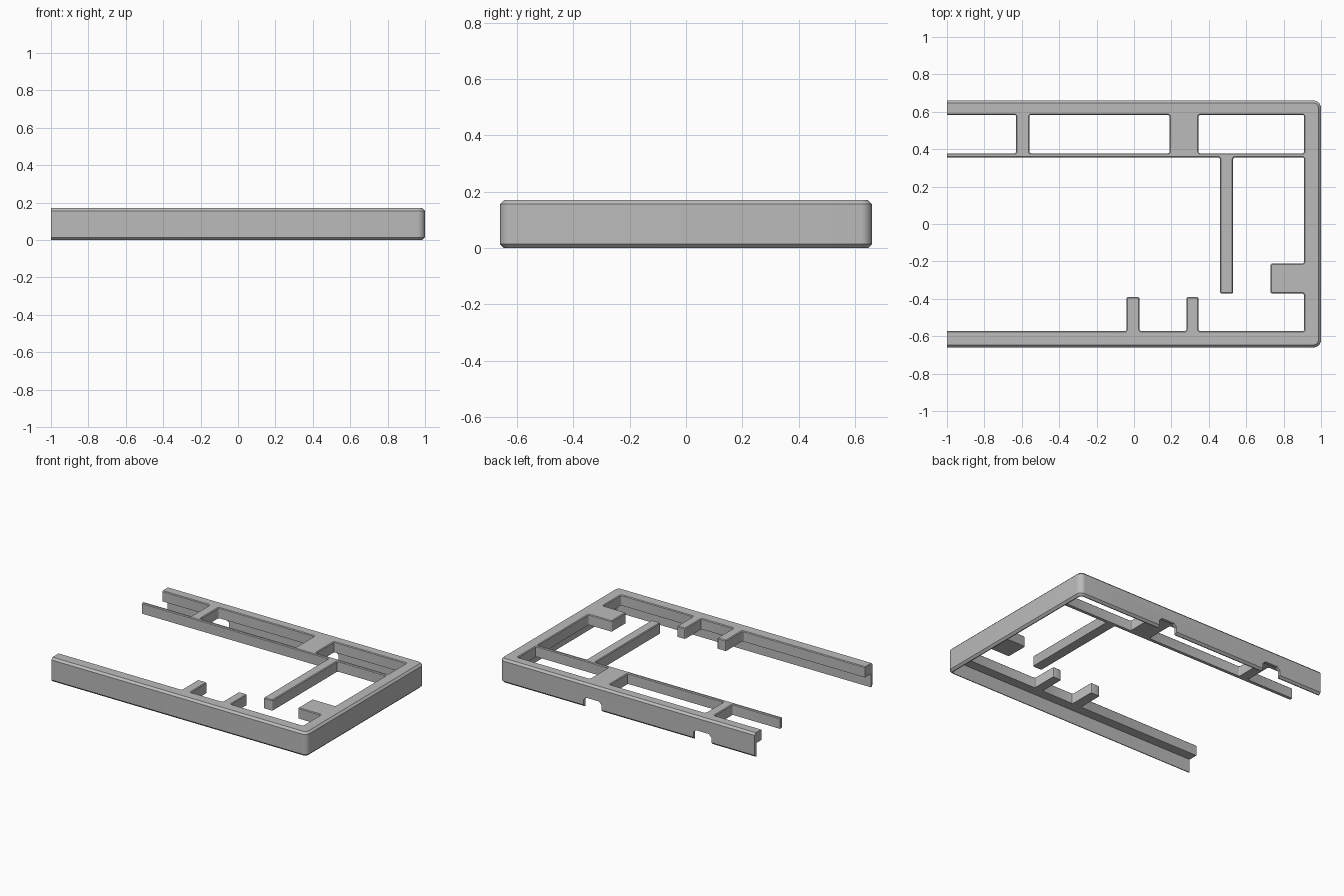
import bpy, bmesh, math

if "Cube" in bpy.data.objects:
    bpy.data.objects.remove(bpy.data.objects["Cube"])

grey = bpy.data.materials.new("plain grey")
grey.use_nodes = True
colour = (0.5, 0.5, 0.5, 1)
grey.diffuse_color = colour
grey.node_tree.nodes["Principled BSDF"].inputs["Base Color"].default_value = colour

HALF_Y, TOP, UNDER = 0.66, 0.17, 0.095
WALL, CHAMFER, RADIUS, FILLET = 0.02, 0.014, 0.04, 0.01


def finish(bm, name):
    bmesh.ops.recalc_face_normals(bm, faces=bm.faces)
    mesh = bpy.data.meshes.new(name)
    bm.to_mesh(mesh)
    bm.free()
    obj = bpy.data.objects.new(name, mesh)
    bpy.context.collection.objects.link(obj)
    mesh.materials.append(grey)
    return obj


def smooth(obj):
    bpy.ops.object.select_all(action="DESELECT")
    obj.select_set(True)
    bpy.context.view_layer.objects.active = obj
    bpy.ops.object.shade_smooth_by_angle(angle=math.radians(30))


# Outer wall: a chamfered strip swept around three sides with round corners
def wall_path(inset, steps=8):
    r = RADIUS - inset
    cx, cy = 1 - RADIUS, HALF_Y - RADIUS
    half = [(-1, HALF_Y - inset)]
    for i in range(steps + 1):
        a = math.pi / 2 * (1 - i / steps)
        half.append((cx + r * math.cos(a), cy + r * math.sin(a)))
    return half + [(x, -y) for x, y in reversed(half)]


profile = [(0, CHAMFER), (0, TOP - CHAMFER), (CHAMFER, TOP),
           (WALL, TOP), (WALL, 0), (CHAMFER, 0)]
bm = bmesh.new()
rings = [[bm.verts.new((x, y, z)) for x, y in wall_path(d)] for d, z in profile]
for a, b in zip(rings, rings[1:] + rings[:1]):
    for i in range(len(a) - 1):
        bm.faces.new((a[i], a[i + 1], b[i + 1], b[i]))
for end in (0, -1):
    bm.faces.new([ring[end] for ring in rings])
wall = finish(bm, "outer_wall")

# Cable notches through the bottom of the back wall, with clipped top corners
for n, cx in enumerate((0.27, -0.59)):
    bm = bmesh.new()
    w, h, c = 0.07, 0.07, 0.02
    outline = [(-w, -0.1), (w, -0.1), (w, h - c), (w - c, h), (c - w, h), (-w, h - c)]
    face = bm.faces.new([bm.verts.new((cx + x, 0.6, z)) for x, z in outline])
    out = bmesh.ops.extrude_face_region(bm, geom=[face])["geom"]
    bmesh.ops.translate(bm, vec=(0, 0.12, 0),
                        verts=[v for v in out if isinstance(v, bmesh.types.BMVert)])
    cutter = finish(bm, f"notch_cutter_{n + 1}")
    cutter.hide_render = True
    cutter.hide_set(True)
    cutter.display_type = "WIRE"
    cut = wall.modifiers.new("notch", "BOOLEAN")
    cut.object, cut.solver = cutter, "EXACT"

# Bake the notches and drop the cutters
mesh = bpy.data.meshes.new_from_object(
    wall.evaluated_get(bpy.context.evaluated_depsgraph_get()))
wall.modifiers.clear()
wall.data = mesh
for obj in [o for o in bpy.data.objects if o.name.startswith("notch_cutter")]:
    bpy.data.objects.remove(obj)
smooth(wall)

# Top plate: rim lips, crossbars and tabs as x0, x1, y0, y1
ex, ey = 1 - WALL, HALF_Y - WALL
bars = [
    (-1, ex, 0.583, ey),          # back lip
    (-1, ex, -ey, -0.573),        # front lip
    (0.91, ex, -ey, ey),          # side lip
    (-1, ex, 0.356, 0.378),       # long rail
    (-0.63, -0.56, 0.356, ey),    # narrow bridge
    (0.19, 0.345, 0.356, ey),     # wide bridge
    (0.46, 0.53, -0.372, 0.378),  # long post
    (0.73, ex, -0.372, -0.211),   # side tab
    (-0.04, 0.03, -ey, -0.39),    # front prongs
    (0.28, 0.345, -ey, -0.39),
]
xs = sorted({x for b in bars for x in b[:2]})
ys = sorted({y for b in bars for y in b[2:]})
bm = bmesh.new()
for x0, x1 in zip(xs, xs[1:]):
    for y0, y1 in zip(ys, ys[1:]):
        mx, my = (x0 + x1) / 2, (y0 + y1) / 2
        if any(b[0] < mx < b[1] and b[2] < my < b[3] for b in bars):
            bm.faces.new([bm.verts.new((x, y, UNDER)) for x, y in
                          ((x0, y0), (x1, y0), (x1, y1), (x0, y1))])
bmesh.ops.remove_doubles(bm, verts=bm.verts, dist=1e-4)
out = bmesh.ops.extrude_face_region(bm, geom=bm.faces[:], use_keep_orig=True)["geom"]
bmesh.ops.translate(bm, vec=(0, 0, TOP - UNDER),
                    verts=[v for v in out if isinstance(v, bmesh.types.BMVert)])
bmesh.ops.recalc_face_normals(bm, faces=bm.faces)

# Round the upright corners, then merge the flat cells
upright = [e for e in bm.edges
           if abs(e.verts[0].co.z - e.verts[1].co.z) > 0.01
           and e.calc_face_angle(0) > 0.5 and e.verts[0].co.x > -0.99]
bmesh.ops.bevel(bm, geom=upright, offset=FILLET, segments=3, profile=0.5, affect="EDGES")
bmesh.ops.dissolve_limit(bm, angle_limit=0.01, verts=bm.verts, edges=bm.edges)


# Soften the top edges that do not meet the wall
def is_open_rim(e):
    mid = (e.verts[0].co + e.verts[1].co) / 2
    return (mid.z > TOP - 1e-4 and e.calc_face_angle(0) > 0.5
            and -0.99 < mid.x < 0.95 and abs(mid.y) < 0.6)


bmesh.ops.bevel(bm, geom=[e for e in bm.edges if is_open_rim(e)],
                offset=0.005, segments=1, affect="EDGES")
smooth(finish(bm, "top_plate"))
